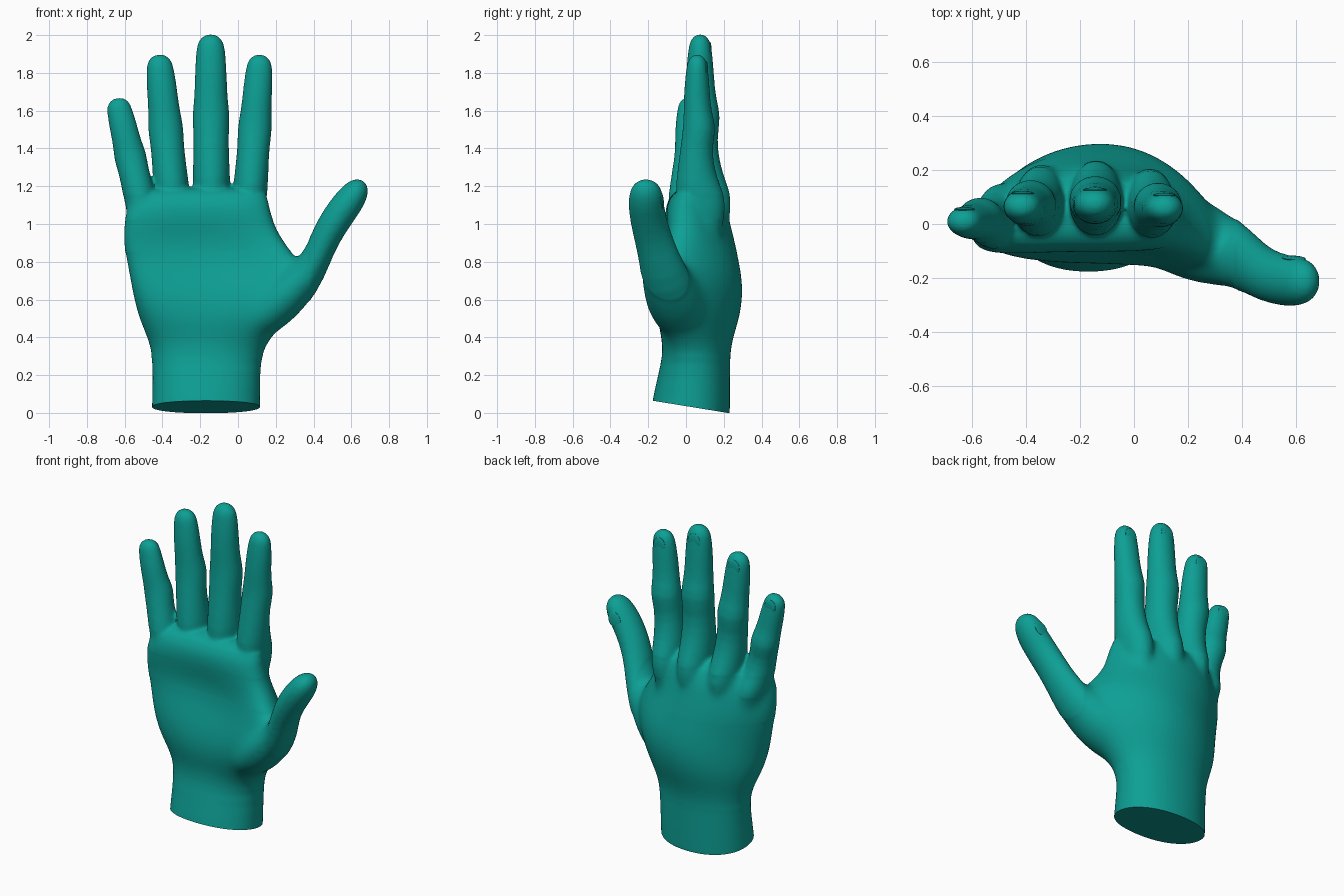
import bpy, bmesh
from math import sin, cos, pi, copysign
from mathutils import Vector

cube = bpy.data.objects.get("Cube")
if cube:
    bpy.data.objects.remove(cube, do_unlink=True)

# Single teal skin colour
teal = bpy.data.materials.new("teal")
teal.use_nodes = True
teal.diffuse_color = (0.004, 0.35, 0.3, 1)
shader = next(n for n in teal.node_tree.nodes if n.type == 'BSDF_PRINCIPLED')
shader.inputs["Base Color"].default_value = teal.diffuse_color

SIDES = 24
ANGLES = [2 * pi * i / SIDES for i in range(SIDES)]
bm = bmesh.new()


def loft(rings):
    """Skin a closed tube through a list of rings."""
    loops = [[bm.verts.new(p) for p in ring] for ring in rings]
    for a, b in zip(loops, loops[1:]):
        for i in range(SIDES):
            j = (i + 1) % SIDES
            bm.faces.new((a[i], a[j], b[j], b[i]))
    bm.faces.new(loops[0][::-1])
    bm.faces.new(loops[-1])


def limb(stations):
    """Tube along (centre, half width, half depth) stations."""
    rings = []
    for i, (c, rx, ry) in enumerate(stations):
        before = stations[max(i - 1, 0)][0]
        after = stations[min(i + 1, len(stations) - 1)][0]
        along = (after - before).normalized()
        side = Vector((0, 1, 0)).cross(along).normalized()
        back = along.cross(side)
        rings.append([c + side * rx * cos(a) + back * ry * sin(a) for a in ANGLES])
    loft(rings)


def blob(centre, radii):
    """Soft ellipsoid pad."""
    made = bmesh.ops.create_uvsphere(bm, u_segments=16, v_segments=10, radius=1)
    for v in made["verts"]:
        v.co = Vector(centre) + Vector([a * b for a, b in zip(v.co, radii)])


# Wrist and palm: z, left edge, right edge, front y, back y, drop of each edge
PALM = [
    (-0.15, -0.46, 0.12, -0.205, 0.23, 0, 0),
    (0.0, -0.46, 0.12, -0.195, 0.235, 0, 0),
    (0.2, -0.453, 0.118, -0.15, 0.235, 0, 0),
    (0.33, -0.46, 0.13, -0.118, 0.235, 0.01, 0.02),
    (0.42, -0.495, 0.2, -0.135, 0.26, 0.03, 0.07),
    (0.52, -0.54, 0.28, -0.155, 0.295, 0.06, 0.13),
    (0.65, -0.568, 0.36, -0.135, 0.313, 0.11, 0.21),
    (0.77, -0.59, 0.365, -0.095, 0.295, 0.12, 0.2),
    (0.89, -0.615, 0.255, -0.075, 0.268, 0.12, 0.13),
    (1.0, -0.612, 0.195, -0.1, 0.24, 0.11, 0.08),
    (1.09, -0.59, 0.17, -0.108, 0.215, 0.09, 0.06),
    (1.16, -0.56, 0.16, -0.08, 0.17, 0.06, 0.04),
    (1.195, -0.50, 0.12, -0.02, 0.12, 0.03, 0.02),
]
rings = []
for z, x0, x1, front, back, drop_left, drop_right in PALM:
    ring = []
    for a in ANGLES:
        u = copysign(abs(cos(a)) ** 0.92, cos(a))
        v = copysign(abs(sin(a)) ** 0.92, sin(a))
        drop = drop_right if u > 0 else drop_left
        ring.append(((x0 + x1) / 2 + u * (x1 - x0) / 2,
                     (front + back) / 2 + v * (back - front) / 2 - drop * u * u, z))
    rings.append(ring)
loft(rings)

# Heel pad on the little finger side
blob((-0.37, 0.0, 0.65), (0.17, 0.125, 0.27))

# Fingers share one outline: position, width, depth, shift to the back
OUTLINE = [
    (-0.15, 0.6, 0.8, 0.06), (0, 0.85, 1.15, 0.045), (0.1, 0.98, 1.4, 0.045),
    (0.2, 1.03, 1.38, 0.008), (0.32, 0.99, 1.1, 0), (0.46, 0.94, 0.92, 0),
    (0.57, 1.04, 1.0, 0.018), (0.66, 0.9, 0.82, 0.004), (0.78, 0.87, 0.77, 0),
    (0.86, 0.83, 0.7, 0), (0.92, 0.78, 0.64, 0), (0.96, 0.69, 0.56, 0),
    (0.987, 0.47, 0.38, 0), (1, 0.18, 0.14, 0),
]
FINGERS = {
    "index": ((0.052, 0.05, 1.0), (0.118, 0.06, 1.898), 0.09),
    "middle": ((-0.14, 0.07, 1.0), (-0.145, 0.075, 2.005), 0.098),
    "ring": ((-0.335, 0.06, 1.0), (-0.42, 0.065, 1.898), 0.093),
    "little": ((-0.475, 0.0, 0.95), (-0.643, 0.01, 1.667), 0.085),
}
nails = []
for name, (base, tip, r) in FINGERS.items():
    base, tip = Vector(base), Vector(tip)
    limb([(base.lerp(tip, t) + Vector((0, dy, 0)), r * w, r * d)
          for t, w, d, dy in OUTLINE])
    spot = base.lerp(tip, 0.91) + Vector((0, 0.53 * r, 0))
    nails.append((name, spot, tip - base, r * 0.45))

# Thumb, running from inside the ball of the palm to its tip
THUMB = [
    (0.0, 0.02, 0.41, 0.08, 0.1), (0.15, -0.03, 0.53, 0.13, 0.165),
    (0.285, -0.085, 0.65, 0.122, 0.152), (0.388, -0.125, 0.76, 0.085, 0.118),
    (0.441, -0.16, 0.88, 0.075, 0.103), (0.49, -0.19, 0.98, 0.082, 0.098),
    (0.55, -0.208, 1.07, 0.083, 0.096), (0.595, -0.212, 1.13, 0.08, 0.094),
    (0.63, -0.212, 1.18, 0.068, 0.084), (0.652, -0.212, 1.211, 0.048, 0.06),
    (0.664, -0.212, 1.228, 0.018, 0.024),
]
limb([(Vector(p[:3]), p[3], p[4]) for p in THUMB])
nails.append(("thumb", Vector((0.592, -0.127, 1.125)), Vector((0.6, -0.1, 0.8)), 0.042))

# Fuse all the parts into one smooth skin
bmesh.ops.recalc_face_normals(bm, faces=bm.faces)
mesh = bpy.data.meshes.new("hand")
bm.to_mesh(mesh)
bm.free()
hand = bpy.data.objects.new("hand", mesh)
bpy.context.scene.collection.objects.link(hand)
rounding = hand.modifiers.new("rounding", 'SUBSURF')
rounding.levels = 1
fuse = hand.modifiers.new("fuse", 'REMESH')
fuse.mode = 'VOXEL'
fuse.voxel_size = 0.01
soften = hand.modifiers.new("soften", 'SMOOTH')
soften.factor = 0.5
soften.iterations = 10
graph = bpy.context.evaluated_depsgraph_get()
skin = bpy.data.meshes.new_from_object(hand.evaluated_get(graph))
hand.modifiers.clear()
hand.data = skin

# Blend the pads and knuckles into the palm, then cut the wrist on a slant
bm = bmesh.new()
bm.from_mesh(skin)
for top, passes in ((1.15, 15), (1.02, 20), (0.85, 25)):
    soft = [v for v in bm.verts if 0.3 < v.co.z < top and v.co.x < 0.38]
    for _ in range(passes):
        bmesh.ops.smooth_vert(bm, verts=soft, factor=0.5, use_axis_x=True,
                              use_axis_y=True, use_axis_z=True)
bmesh.ops.bisect_plane(bm, geom=bm.verts[:] + bm.edges[:] + bm.faces[:],
                       plane_co=(0, 0.22, 0), plane_no=(0, 0.065, 0.4),
                       clear_inner=True)
rim = [e for e in bm.edges if e.is_boundary]
bmesh.ops.holes_fill(bm, edges=rim, sides=0)
bm.to_mesh(skin)
bm.free()


def finish(obj):
    obj.data.materials.clear()
    obj.data.materials.append(teal)
    bpy.ops.object.select_all(action='DESELECT')
    obj.select_set(True)
    bpy.context.view_layer.objects.active = obj
    bpy.ops.object.shade_smooth_by_angle(angle=0.9)


finish(hand)

# Fingernails: thin domed ovals sunk into the backs of the tips
for name, spot, along, size in nails:
    bpy.ops.mesh.primitive_uv_sphere_add(segments=20, ring_count=12, radius=1)
    nail = bpy.context.object
    nail.name = name + "_nail"
    nail.location = spot
    nail.rotation_euler = Vector((0, 0, 1)).rotation_difference(along).to_euler()
    nail.scale = (size, 0.009, size * 1.15)
    finish(nail)
